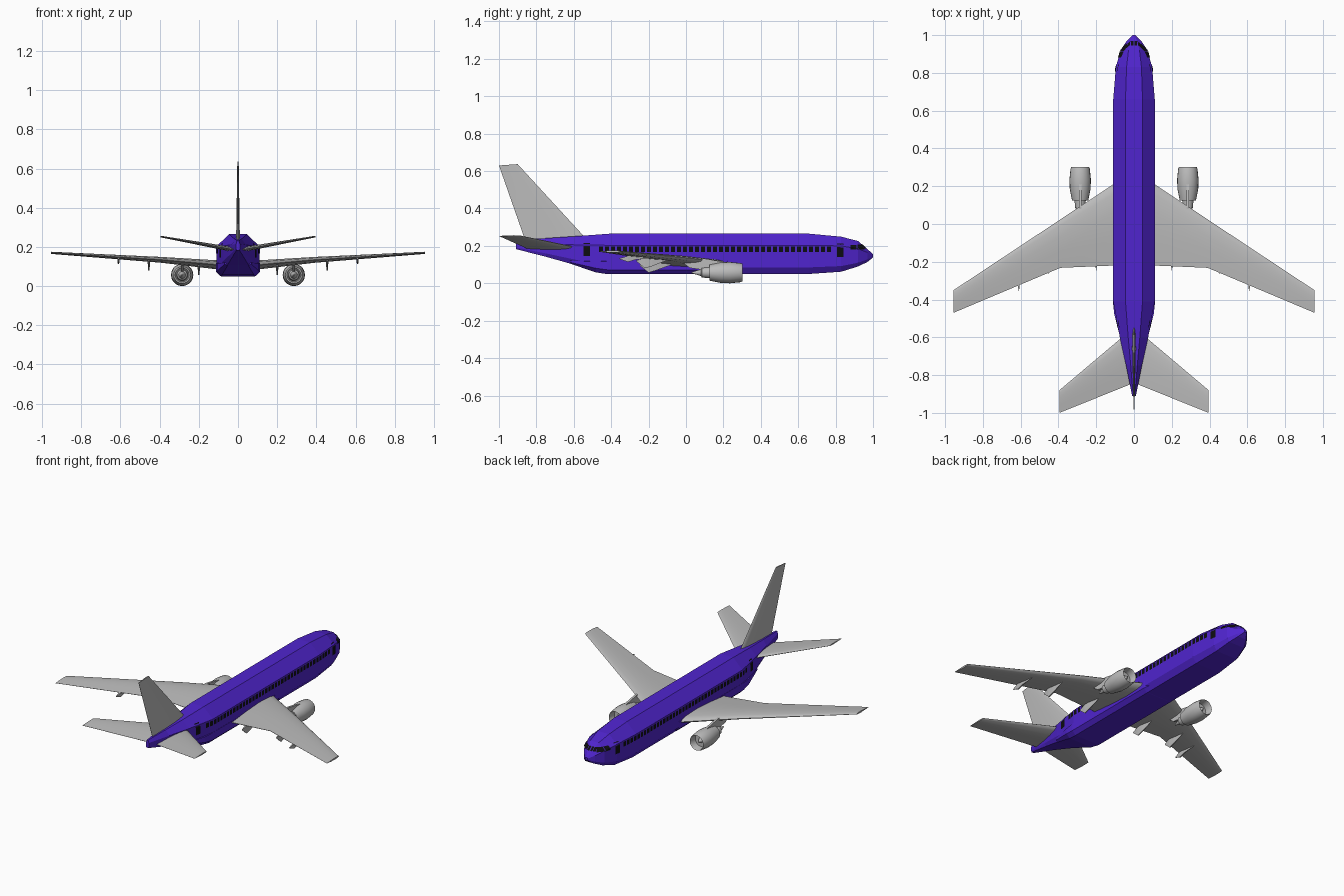
import bpy, bmesh, math
from mathutils import Vector
from mathutils.bvhtree import BVHTree

if "Cube" in bpy.data.objects:
    bpy.data.objects.remove(bpy.data.objects["Cube"])


def material(name, rgb):
    m = bpy.data.materials.new(name)
    m.diffuse_color = (*rgb, 1)
    m.use_nodes = True
    m.node_tree.nodes["Principled BSDF"].inputs["Base Color"].default_value = m.diffuse_color
    return m


PURPLE = material("purple paint", (0.08, 0.018, 0.62))
GREY = material("light grey", (0.5, 0.5, 0.5))
BLACK = material("window black", (0.004, 0.004, 0.005))


def finish(name, bm, mat, smooth=None, fix=True):
    if fix:
        bmesh.ops.recalc_face_normals(bm, faces=bm.faces)
    me = bpy.data.meshes.new(name)
    bm.to_mesh(me)
    bm.free()
    me.materials.append(mat)
    ob = bpy.data.objects.new(name, me)
    bpy.context.collection.objects.link(ob)
    if smooth:
        bpy.ops.object.select_all(action='DESELECT')
        ob.select_set(True)
        bpy.context.view_layer.objects.active = ob
        bpy.ops.object.shade_smooth_by_angle(angle=math.radians(smooth))
    return ob


def loft(name, rings, mat, smooth=None):
    """Skin a list of closed rings and cap both ends."""
    bm = bmesh.new()
    vs = [[bm.verts.new(p) for p in r] for r in rings]
    n = len(vs[0])
    for a, b in zip(vs, vs[1:]):
        for i in range(n):
            j = (i + 1) % n
            bm.faces.new((a[i], a[j], b[j], b[i]))
    bm.faces.new(vs[0])
    bm.faces.new(vs[-1])
    return finish(name, bm, mat, smooth)


def octagon(y, w, bottom, low, high, top):
    half = [(w * .78, bottom), (w, low), (w, high), (w * .41, top)]
    pts = half + [(-x, z) for x, z in reversed(half)]
    return [(x, y, z) for x, z in pts]


# Fuselage: y, half width, bottom, lower side edge, upper side edge, top
fuselage = loft("fuselage", [octagon(*s) for s in [
    (-.91, .010, .183, .192, .215, .232),
    (-.75, .042, .142, .160, .210, .241),
    (-.60, .075, .100, .128, .206, .251),
    (-.41, .110, .050, .085, .203, .265),
    (.66, .110, .050, .085, .203, .265),
    (.83, .096, .062, .092, .200, .249),
    (.92, .071, .090, .110, .184, .226),
    (.97, .038, .114, .128, .165, .183),
    (1.0, .008, .138, .142, .150, .155)]], PURPLE)

# Belly fairing between the wings
loft("belly_fairing", [octagon(*s) for s in [
    (.30, .095, .060, .075, .085, .095),
    (.22, .111, .049, .072, .118, .130),
    (-.42, .111, .049, .072, .118, .130),
    (-.48, .104, .058, .080, .116, .128),
    (-.62, .068, .105, .112, .120, .128)]], PURPLE)

# Glazing and doors: thin patches projected onto the fuselage skin
deps = bpy.context.evaluated_depsgraph_get()
skin = BVHTree.FromObject(fuselage, deps)


def patch(bm, axis, sign, u0, u1, v0, v1, slant=0.0):
    """Add a 2 x 3 grid over (u, z), cast along x or y onto the skin."""
    d = Vector((-sign, 0, 0)) if axis == 'x' else Vector((0, -1, 0))
    grid = []
    for i in range(3):
        row = []
        for j in range(4):
            v = v0 + (v1 - v0) * j / 3
            u = u0 + (u1 - u0) * i / 2 + slant * j / 3 * i / 2
            o = Vector((sign, u, v)) if axis == 'x' else Vector((sign * u, 1.5, v))
            loc, nor, _, _ = skin.ray_cast(o, d)
            if loc is None:
                return
            row.append(bm.verts.new(loc - d * .002 + nor * .001))
        grid.append(row)
    for i in range(2):
        for j in range(3):
            f = bm.faces.new((grid[i][j], grid[i + 1][j],
                              grid[i + 1][j + 1], grid[i][j + 1]))
            f.normal_update()
            if f.normal.dot(d) > 0:
                f.normal_flip()


cabin, doors, cockpit = bmesh.new(), bmesh.new(), bmesh.new()
COUNT = 39
for s in (-1, 1):
    for k in range(COUNT):
        y = -.455 + 1.22 * k / (COUNT - 1)
        patch(cabin, 'x', s, y - .011, y + .011, .166, .196)
    for y, z in ((-.53, .146), (.825, .141)):
        patch(doors, 'x', s, y - .018, y + .018, z, z + .070)
    patch(cockpit, 'x', s, .880, .912, .181, .205)
    patch(cockpit, 'x', s, .916, .955, .181, .206, -.016)
    patch(cockpit, 'y', s, .003, .017, .186, .206)
    patch(cockpit, 'y', s, .020, .034, .186, .206)
finish("cabin_windows", cabin, BLACK, fix=False)
finish("cabin_doors", doors, BLACK, fix=False)
finish("cockpit_windows", cockpit, BLACK, fix=False)

# Aerofoil section: chord fraction, thickness fraction
FOIL = [(0, 0), (.03, .22), (.12, .40), (.35, .5), (.65, .34), (1, .03),
        (1, -.03), (.65, -.34), (.35, -.5), (.12, -.40), (.03, -.22)]


def foil_ring(x, lead, trail, z, thick):
    return [(x, lead + (trail - lead) * c, z + t * thick) for c, t in FOIL]


def lathe(name, profile, centre, mat, seg=20):
    """Spin (radius, y) points around a lengthwise axis."""
    rings = [[(centre[0] + r * math.cos(2 * math.pi * i / seg), y,
               centre[1] + r * math.sin(2 * math.pi * i / seg))
              for i in range(seg)] for r, y in profile]
    return loft(name, rings, mat, 35)


def plate(name, x, outline, t, mat):
    return loft(name, [[(x + k, y, z) for y, z in outline] for k in (-t, t)], mat)


for s, side in ((-1, "left"), (1, "right")):
    # Main wing with trailing edge kink
    loft(side + "_wing", [foil_ring(s * x, *r) for x, *r in [
        (.05, .25, -.218, .106, .050),
        (.11, .21, -.220, .109, .046),
        (.39, .024, -.232, .134, .030),
        (.955, -.35, -.470, .170, .011)]], GREY, 30)

    # Tailplane
    loft(side + "_tailplane", [foil_ring(s * x, *r) for x, *r in [
        (.01, -.555, -.845, .184, .026),
        (.395, -.88, -1.0, .253, .008)]], GREY, 30)

    # Engine: hollow intake, nacelle, exhaust core, pylon
    lathe(side + "_nacelle", [
        (.002, .285), (.016, .255), (.041, .255), (.043, .290), (.047, .302),
        (.051, .292), (.057, .235), (.055, .185), (.043, .125), (.036, .125),
        (.034, .135), (.031, .135), (.026, .085), (.018, .080), (.003, .030)],
        (s * .285, .057), GREY)
    plate(side + "_pylon", s * .285,
          [(.235, .108), (.09, .134), (-.04, .128), (.02, .082), (.09, .072),
           (.18, .095)], .007, GREY)

    # Flap track fairings: slim pods below the trailing edge
    for n, (x, y, z, drop) in enumerate([(.20, -.17, .110, .053),
                                         (.455, -.19, .135, .055),
                                         (.61, -.28, .146, .032)]):
        bottom = z - drop
        rings = [[(s * x - w, yy, za), (s * x + w, yy, za),
                  (s * x + w * .5, yy, zb), (s * x - w * .5, yy, zb)]
                 for yy, w, za, zb in [(y + .09, .001, z - .008, z - .012),
                                       (y + .01, .007, z, bottom + .012),
                                       (y - .03, .007, z, bottom),
                                       (y - .075, .001, z - .012, z - .017)]]
        loft(f"{side}_flap_fairing_{n + 1}", rings, GREY)

# Vertical fin
loft("tail_fin", [[(t * th, lead + (trail - lead) * c, za + (zb - za) * c)
                   for c, t in FOIL]
                  for lead, trail, za, zb, th in [(-.53, -.86, .235, .225, .020),
                                                  (-.55, -.862, .256, .236, .019),
                                                  (-.90, -1.0, .637, .630, .007)]],
     GREY, 30)
